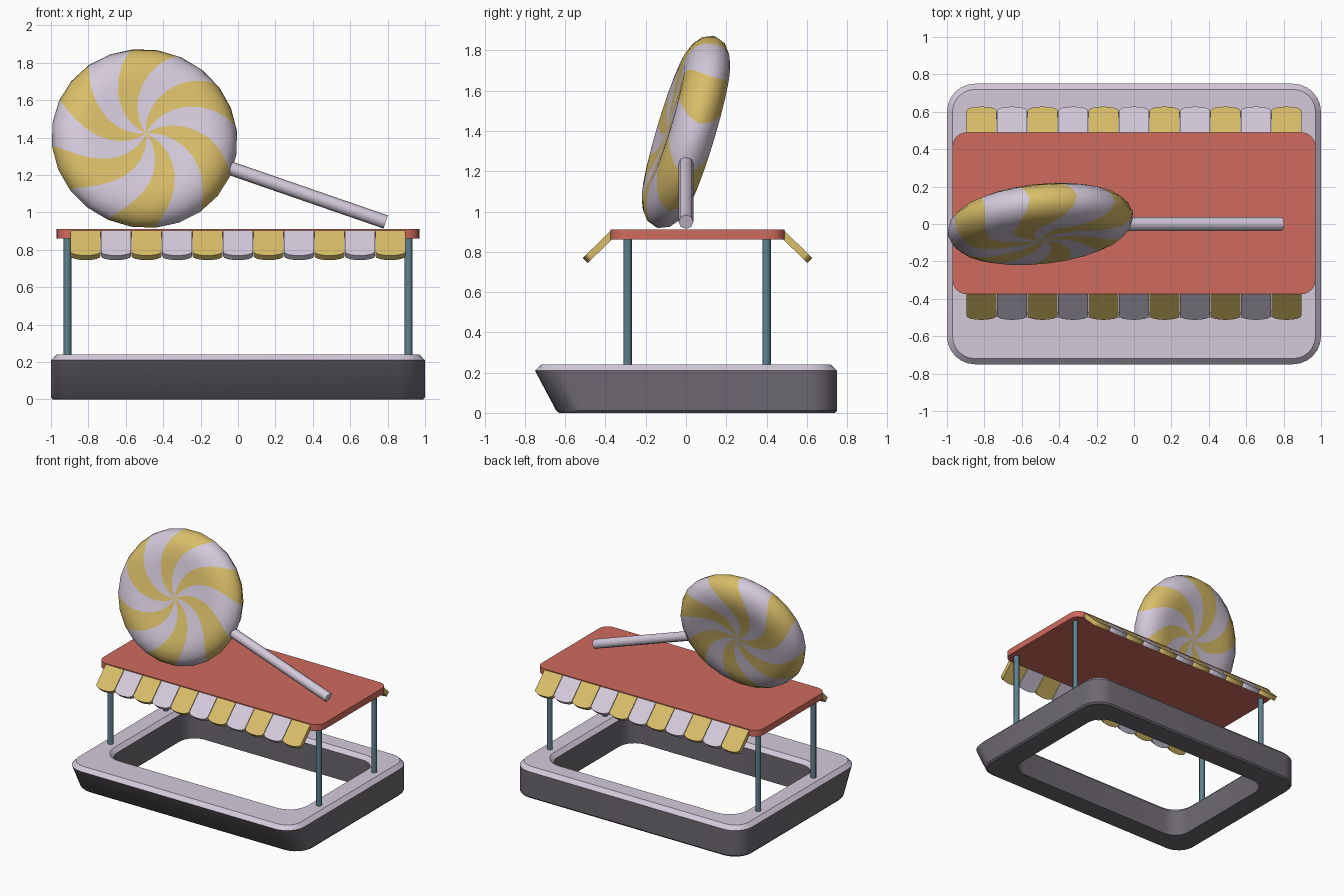
import bpy, bmesh
from math import sin, cos, pi, radians
from mathutils import Vector, Matrix

cube = bpy.data.objects.get("Cube")
if cube:
    bpy.data.objects.remove(cube)


def material(name, rgb):
    m = bpy.data.materials.new(name)
    m.use_nodes = True
    m.diffuse_color = (*rgb, 1)
    m.node_tree.nodes["Principled BSDF"].inputs["Base Color"].default_value = (*rgb, 1)
    return m


LILAC = material("pale lilac", (0.66, 0.59, 0.71))
YELLOW = material("candy yellow", (0.69, 0.51, 0.14))
RED = material("roof red", (0.63, 0.145, 0.11))
TEAL = material("post teal", (0.115, 0.22, 0.27))
DARK = material("dark grey", (0.155, 0.14, 0.165))


def finish(name, bm, mats, smooth=None):
    bmesh.ops.recalc_face_normals(bm, faces=bm.faces)
    mesh = bpy.data.meshes.new(name)
    bm.to_mesh(mesh)
    bm.free()
    for m in mats:
        mesh.materials.append(m)
    ob = bpy.data.objects.new(name, mesh)
    bpy.context.scene.collection.objects.link(ob)
    if smooth:
        bpy.ops.object.select_all(action="DESELECT")
        ob.select_set(True)
        bpy.context.view_layer.objects.active = ob
        bpy.ops.object.shade_smooth_by_angle(angle=radians(smooth))
    return ob


def rounded_rect(bm, hx, y0, y1, r, z, steps=6):
    """Loop of vertices around a rounded rectangle."""
    loop = []
    corners = [(hx - r, y1 - r), (r - hx, y1 - r), (r - hx, y0 + r), (hx - r, y0 + r)]
    for q, (cx, cy) in enumerate(corners):
        for i in range(steps + 1):
            a = pi / 2 * (q + i / steps)
            loop.append(bm.verts.new((cx + r * cos(a), cy + r * sin(a), z)))
    return loop


def bridge(bm, a, b, mat=0):
    n = len(a)
    for i in range(n):
        j = (i + 1) % n
        bm.faces.new((a[i], a[j], b[j], b[i])).material_index = mat


def cylinder(name, start, end, radius, sides, mat):
    start, end = Vector(start), Vector(end)
    axis = end - start
    bm = bmesh.new()
    turn = axis.to_track_quat("Z", "Y").to_matrix().to_4x4()
    bmesh.ops.create_cone(bm, cap_ends=True, segments=sides, radius1=radius, radius2=radius,
                          depth=axis.length, matrix=Matrix.Translation((start + end) / 2) @ turn)
    return finish(name, bm, [mat], 50)


# Base ring: sloping front, pale bevelled top, open middle
bm = bmesh.new()
rings = [rounded_rect(bm, *p) for p in [
    (0.99, -0.63, 0.74, 0.14, 0), (1, -0.645, 0.75, 0.15, 0.012),
    (1, -0.75, 0.75, 0.15, 0.21), (0.97, -0.72, 0.72, 0.12, 0.24),
    (0.85, -0.5, 0.6, 0.16, 0.24), (0.82, -0.47, 0.57, 0.13, 0.21),
    (0.82, -0.47, 0.57, 0.13, 0)]]
for i, ring in enumerate(rings):
    bridge(bm, ring, rings[(i + 1) % len(rings)], 1 if i in (2, 3, 4) else 0)
finish("base", bm, [DARK, LILAC], 30)

# Roof slab
bm = bmesh.new()
low = rounded_rect(bm, 0.97, -0.375, 0.49, 0.075, 0.86)
high = rounded_rect(bm, 0.97, -0.375, 0.49, 0.075, 0.91)
bridge(bm, low, high)
bm.faces.new(low)
bm.faces.new(high)
finish("roof", bm, [RED], 30)

# Four posts
for side, x in (("left", 0.912), ("right", -0.912)):
    for end, y in (("front", -0.29), ("back", 0.4)):
        cylinder(f"{end}_{side}_post", (x, y, 0.23), (x, y, 0.87), 0.021, 8, TEAL)

# Scalloped awnings: one row of tiles on each long edge
TILES, WIDTH = 11, 0.163
for name, edge, sign in (("front_awning", -0.37, -1), ("back_awning", 0.485, 1)):
    bm = bmesh.new()
    for t in range(TILES):
        cx = (t - (TILES - 1) / 2) * WIDTH
        w = WIDTH / 2 - 0.002
        outline = [(w, 0), (-w, 0)]
        outline += [(-w * cos(pi * i / 8), 0.17 + 0.028 * sin(pi * i / 8)) for i in range(9)]
        layers = []
        for depth in (0, 0.035):
            layers.append([bm.verts.new((cx + u, edge + sign * (v - depth) * 0.72,
                                         0.908 - (v + depth) * 0.7)) for u, v in outline])
        bridge(bm, layers[0], layers[1], t % 2)
        for layer in layers:
            bm.faces.new(layer).material_index = t % 2
    finish(name, bm, [YELLOW, LILAC])

# Lollipop disc: lathe whose segments twist with radius, coloured as swirl arms
ARMS, SIDES, TWIST, START = 6, 24, radians(-60), radians(85)
profile = [(0.04, 0.093), (0.09, 0.094), (0.15, 0.097), (0.21, 0.101), (0.27, 0.107),
           (0.33, 0.112), (0.39, 0.106), (0.44, 0.086), (0.48, 0.052), (0.5, 0)]
profile += [(r, -h) for r, h in reversed(profile[:-1])]
stick_dir = Vector((0.945, 0, -0.327)).normalized()
normal = Vector((0.1, -0.955, 0.289)).normalized()
up = normal.cross(stick_dir)
centre = Vector((-0.5, 0, 1.395))
bm = bmesh.new()


def disc_point(r, a, h):
    return bm.verts.new(centre + stick_dir * (r * cos(a)) + up * (r * sin(a)) + normal * h)


rings = [[disc_point(r, START + TWIST * r / 0.5 + 2 * pi * i / SIDES, h) for i in range(SIDES)]
         for r, h in profile]
tips = [disc_point(0, 0, 0.093), disc_point(0, 0, -0.093)]
per_arm = SIDES // ARMS
for i in range(SIDES):
    j = (i + 1) % SIDES
    mat = 0 if i % per_arm < per_arm / 2 else 1
    faces = [bm.faces.new((a[i], a[j], b[j], b[i])) for a, b in zip(rings, rings[1:])]
    faces += [bm.faces.new((tip, ring[i], ring[j])) for tip, ring in zip(tips, (rings[0], rings[-1]))]
    for f in faces:
        f.material_index = mat
finish("lollipop_disc", bm, [YELLOW, LILAC], 60)

# Lollipop stick
cylinder("lollipop_stick", centre + stick_dir * 0.4, centre + stick_dir * 1.365, 0.037, 8, LILAC)
